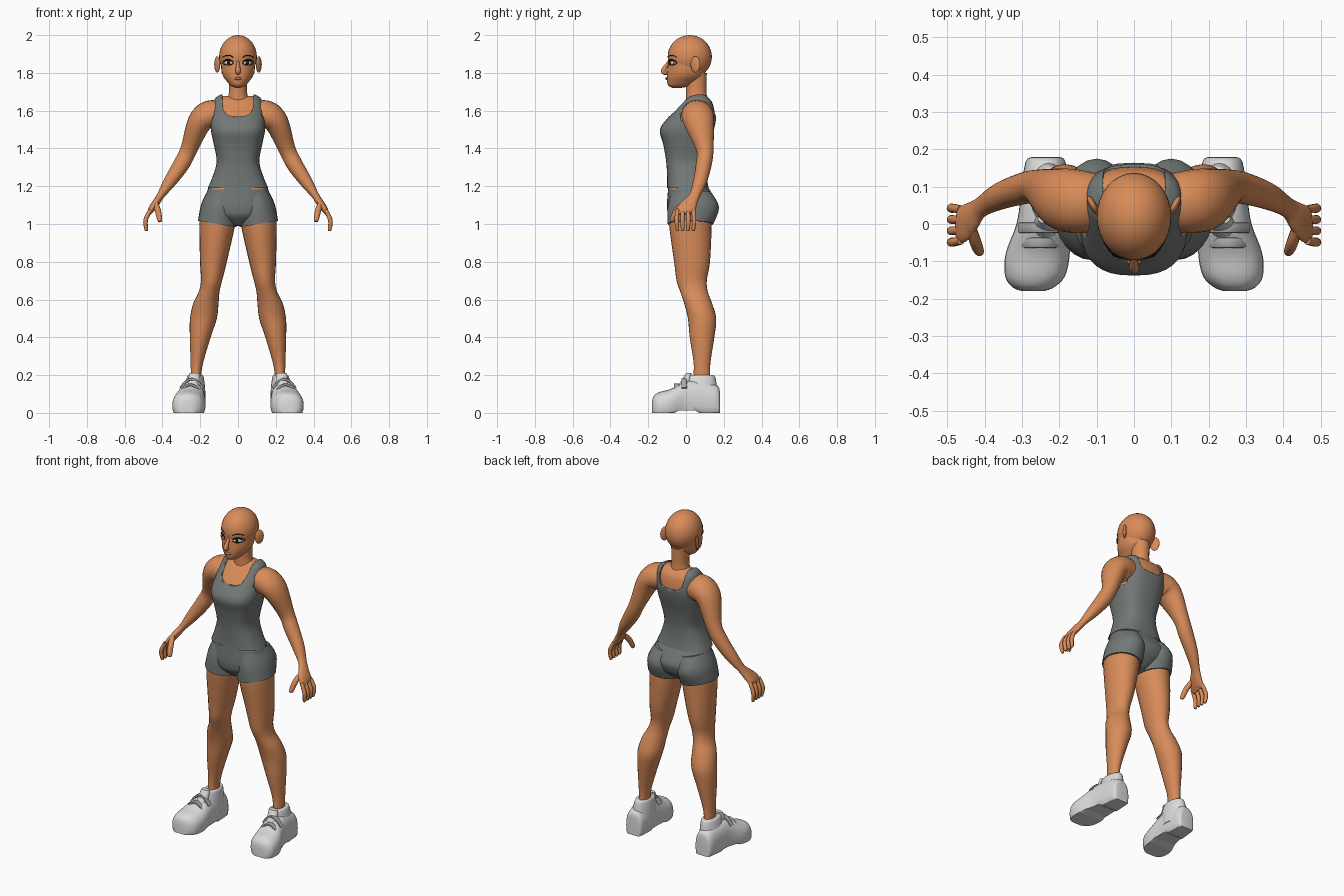
import bpy, bmesh, math
from mathutils import Vector, Matrix

default_cube = bpy.data.objects.get("Cube")
if default_cube:
    bpy.data.objects.remove(default_cube, do_unlink=True)

X, Y, Z = Matrix.Identity(3)


def material(name, red, green, blue):
    mat = bpy.data.materials.new(name)
    mat.use_nodes = True
    mat.diffuse_color = (red, green, blue, 1)
    shader = next(node for node in mat.node_tree.nodes if node.type == 'BSDF_PRINCIPLED')
    shader.inputs["Base Color"].default_value = (red, green, blue, 1)
    return mat


SKIN = material("skin", .69, .26, .1)
CLOTH = material("grey cloth", .17, .19, .18)
SHOE = material("shoe white", .7, .7, .7)
STRAP = material("strap grey", .4, .4, .4)
DARK = material("lash black", .01, .01, .01)
WHITE = material("eye white", .7, .7, .7)
LIP = material("lip", .5, .16, .08)


def finish(name, bm, mat, mirror):
    """Turn a bmesh into a smooth object, optionally mirrored in x."""
    bmesh.ops.recalc_face_normals(bm, faces=bm.faces)
    mesh = bpy.data.meshes.new(name)
    bm.to_mesh(mesh)
    bm.free()
    mesh.shade_smooth()
    mesh.set_sharp_from_angle(angle=math.radians(50))
    mesh.materials.append(mat)
    obj = bpy.data.objects.new(name, mesh)
    bpy.context.scene.collection.objects.link(obj)
    if mirror:
        obj.modifiers.new("Mirror", 'MIRROR').use_mirror_merge = False
    return obj


def spline(rows, steps):
    """Catmull-Rom interpolation of whole rows."""
    last = len(rows) - 1
    result = []
    for i in range(last):
        before, start, end, after = (rows[min(max(i + k, 0), last)] for k in (-1, 0, 1, 2))
        for step in range(steps):
            t = step / steps
            result.append([
                q + t / 2 * (r - p + t * (2 * p - 5 * q + 4 * r - s + t * (3 * (q - r) + s - p)))
                for p, q, r, s in zip(before, start, end, after)])
    return result + [rows[last]]


def tube(name, mat, rows, axes=None, sides=24, power=2, steps=4, mirror=False, move=None):
    """Loft superellipse rings; each row is x, y, z, half width, half depth."""
    rows = spline(rows, steps)
    centres = [Vector(row[:3]) for row in rows]
    last = len(rows) - 1
    bm = bmesh.new()
    rings = []
    for i, (centre, row) in enumerate(zip(centres, rows)):
        if axes:
            across, along = axes
        else:
            path = (centres[min(i + 1, last)] - centres[max(i - 1, 0)]).normalized()
            along = (Y - path * path.y).normalized()
            across = path.cross(along)
        ring = []
        for k in range(sides):
            angle = math.tau * k / sides
            wide, deep = (math.copysign(abs(f) ** (2 / power), f)
                          for f in (math.cos(angle), math.sin(angle)))
            point = centre + across * wide * max(row[3], .002) + along * deep * max(row[4], .002)
            ring.append(bm.verts.new(move(point) if move else point))
        rings.append(ring)
    for low, high in zip(rings, rings[1:]):
        for k in range(sides):
            bm.faces.new((low[k], low[k - 1], high[k - 1], high[k]))
    bm.faces.new(rings[0])
    bm.faces.new(rings[-1])
    return finish(name, bm, mat, mirror)


def upright(name, mat, rows, **options):
    """Stacked rings; each row is height, half width, front, back and optional centre x."""
    return tube(name, mat, [(sum(centre), (front + back) / 2, z, half, (back - front) / 2)
                            for z, half, front, back, *centre in rows], axes=(X, Y), **options)


def ball(name, mat, centre, radii, turn=0, mirror=False):
    bm = bmesh.new()
    placing = (Matrix.Translation(centre) @ Matrix.Rotation(math.radians(turn), 4, 'Z')
               @ Matrix.Diagonal((*radii, 1)))
    bmesh.ops.create_uvsphere(bm, u_segments=32, v_segments=20, radius=1, matrix=placing)
    return finish(name, bm, mat, mirror)


# Head and neck
ball("skull", SKIN, (0, .02, 1.885), (.1, .117, .115))
upright("jaw", SKIN, [(1.9, .09, -.09, .1), (1.8, .086, -.1, .1), (1.75, .055, -.1, .06),
                      (1.73, .035, -.09, .02), (1.72, .01, -.07, -.03)], sides=32)
upright("neck", SKIN, [(1.63, .09, 0, .13), (1.68, .05, 0, .11), (1.8, .05, 0, .11)])

# Face
tube("nose", SKIN, [(0, -.09, 1.86, .007, .007), (0, -.12, 1.81, .014, .014),
                    (0, -.1, 1.8, .01, .01)], sides=12)
ball("lips", LIP, (0, -.1, 1.77), (.02, .01, .008))
ball("ear", SKIN, (.11, .05, 1.845), (.01, .028, .043), turn=-28, mirror=True)
ball("eye_white", WHITE, (.05, -.077, 1.853), (.024, .008, .011), turn=28, mirror=True)
ball("iris", DARK, (.05, -.082, 1.853), (.01, .006, .011), turn=28, mirror=True)


def face_line(name, height, rise, thickness):
    """A thin bowed stroke that follows the curve of the face."""
    rows = []
    for step in range(5):
        bow = 1 - (step / 2 - 1) ** 2
        x = .025 + step * .014
        depth = .02 - .117 * math.sqrt(1 - (x / .1) ** 2)
        radius = thickness * (.3 + .7 * bow)
        rows.append((x, depth, height + rise * bow, radius, radius))
    tube(name, DARK, rows, sides=8, mirror=True)


face_line("upper_lash", 1.857, .012, .005)
face_line("lower_lash", 1.85, -.01, .002)
face_line("eyebrow", 1.883, .01, .003)

# Torso, with the vest as a slightly larger shell over it
trunk = [(1.19, .16, -.1, .12), (1.25, .135, -.1, .11), (1.33, .113, -.105, .11),
         (1.42, .128, -.12, .126), (1.5, .144, -.138, .148), (1.57, .143, -.09, .16),
         (1.64, .13, -.03, .15), (1.67, .117, 0, .13), (1.685, .09, .03, .11)]
inset = .007
upright("torso", SKIN, [(z - inset, half - inset, front + inset, back - inset)
                        for z, half, front, back in trunk], sides=36, power=2.6)
vest = upright("vest", CLOTH, trunk, sides=36, power=2.6)

# Neckline and armholes are cut out of the vest
neckline = tube("neckline_cutter", CLOTH, [(0, side, 1.68, .083, .11) for side in (-.3, .3)],
                axes=(X, Z), sides=32, power=3.5, steps=1)
armhole = tube("armhole_cutter", CLOTH, [(x, .055, 1.585, .086, .1) for x in (.126, .3)],
               axes=(Y, Z), sides=32, steps=1, mirror=True)
for cutter in (neckline, armhole):
    cutter.hide_render = True
    cutter.display_type = 'WIRE'
    cut = vest.modifiers.new(cutter.name, 'BOOLEAN')
    cut.operation = 'DIFFERENCE'
    cut.solver = 'EXACT'
    cut.object = cutter


# Shorts, with hems that rise towards the outside
def slant_hem(point):
    point.z += (point.x - .11) * .17
    return point


upright("shorts_seat", CLOTH, [(1.2, .154, -.094, .114), (1.12, .178, -.1, .16),
                               (1.08, .17, -.1, .16), (1.04, .13, -.09, .14),
                               (.99, .03, -.04, .08)], sides=32, power=2.3)
upright("shorts_leg", CLOTH, [(1.17, .075, -.08, .135, .085), (1.09, .095, -.097, .175, .1),
                              (1, .102, -.097, .145, .11)], mirror=True, move=slant_hem)

# Legs
upright("leg", SKIN, [
    (1.06, .09, -.08, .13, .11), (1, .095, -.09, .136, .11), (.8, .071, -.063, .127, .13),
    (.7, .056, -.05, .11, .14), (.64, .055, -.03, .116, .153), (.58, .067, -.01, .138, .17),
    (.5, .071, .01, .16, .183), (.4, .055, .02, .15, .2), (.27, .034, .04, .13, .217),
    (.2, .028, .04, .127, .222), (.1, .03, .04, .127, .222)], mirror=True)

# Arms and hands
tube("arm", SKIN, [
    (.09, .06, 1.575, .07, .075), (.15, .06, 1.577, .077, .085), (.205, .07, 1.535, .064, .08),
    (.26, .1, 1.395, .045, .046), (.3, .094, 1.315, .043, .042), (.36, .074, 1.225, .034, .036),
    (.41, .045, 1.15, .02, .028), (.436, .02, 1.11, .02, .04), (.46, 0, 1.075, .017, .05),
    (.47, 0, 1.055, .01, .045)], mirror=True)


def finger(name, points, radius):
    """Three-point finger with a rounded tip."""
    tip = [end + (end - middle) * .15 for middle, end in zip(*points[1:])]
    rows = [(*point, radius * k, radius * k) for point, k in zip([*points, tip], (.9, 1, .8, .3))]
    tube(name, SKIN, rows, sides=10, mirror=True)


for i, label in enumerate(("index", "middle", "ring", "little")):
    y = i * .028 - .045
    finger(label + "_finger", [(.464, y, 1.075), (.489, y * 1.1, 1.02), (.485, y, .97)], .012)
finger("thumb", [(.437, -.01, 1.11), (.424, -.05, 1.07), (.414, -.074, 1.02)], .016)


# Shoes: sections along the foot, flattened against the ground with a raised arch
def ground(point):
    point.z = max(point.z, .012 if -.05 < point.y < .06 else 0)
    return point


sections = [(-.18, .27, .028, .06), (-.17, .27, .055, .09), (-.14, .265, .08, .11),
            (-.08, .258, .086, .127), (0, .245, .07, .167), (.07, .24, .064, .17),
            (.165, .237, .054, .145), (.18, .237, .032, .1)]
tube("shoe", SHOE, [(x, y, top / 2 - .02, half, top / 2 + .02) for y, x, half, top in sections],
     axes=(X, Z), sides=28, power=2.4, mirror=True, move=ground)
upright("shoe_collar", SHOE, [(.06, .064, -.02, .17, .236), (.13, .056, -.015, .165, .23),
                              (.19, .044, 0, .155, .226), (.2, .036, .01, .145, .225)], mirror=True)
upright("shoe_tongue", SHOE, [(.13, .036, -.05, .03, .24), (.21, .028, 0, .03, .23)], mirror=True)
for label, x, y, z in (("lower", .253, -.05, .147), ("upper", .245, -.01, .176)):
    arch = [(x + side * .03, y, z + .002 - .012 * side * side, .007, .014)
            for side in (-2, -1, 0, 1, 2)]
    tube(label + "_strap", STRAP, arch, sides=12, power=4, mirror=True)
